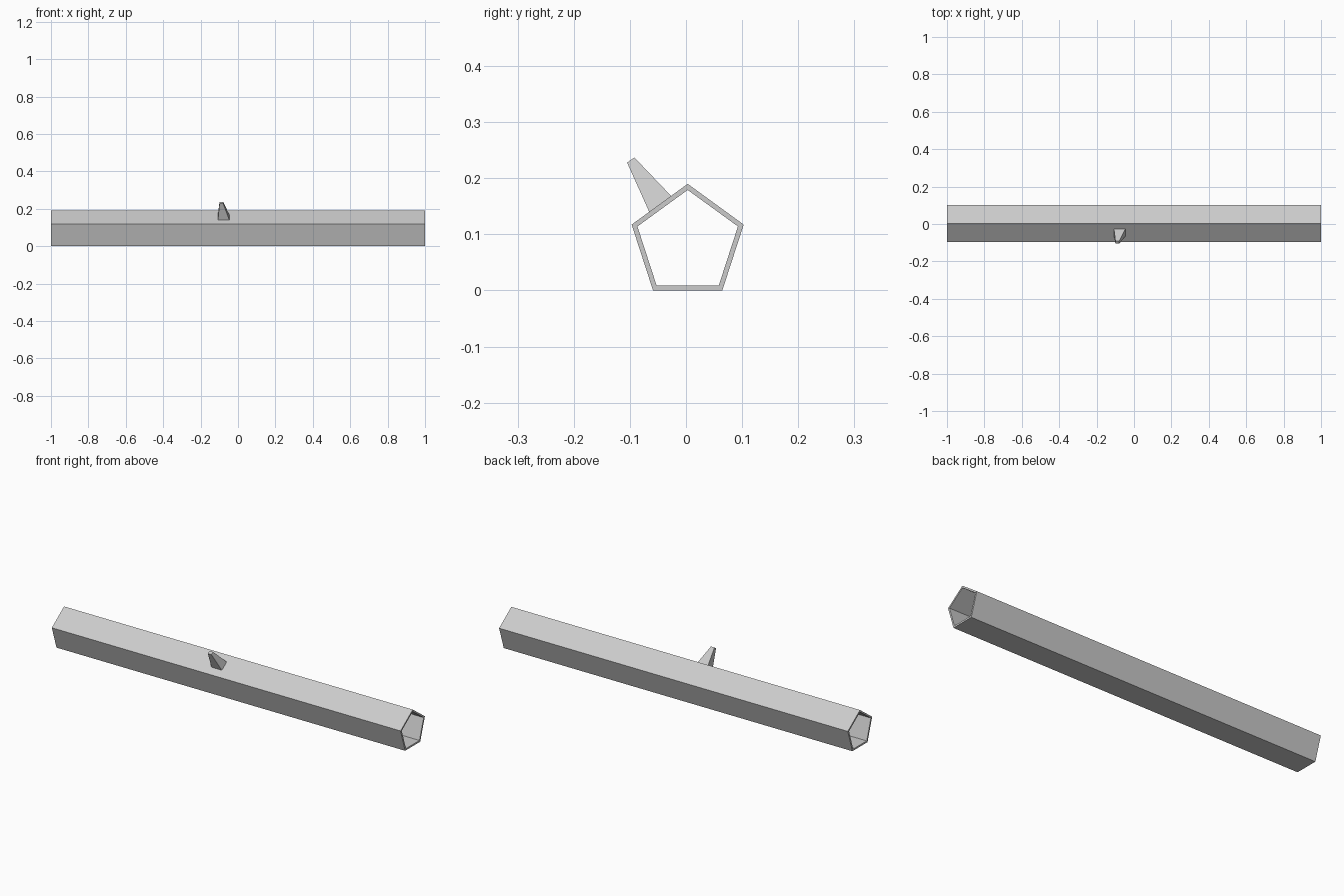
import bpy
import math

cube = bpy.data.objects.get("Cube")
if cube:
    bpy.data.objects.remove(cube, do_unlink=True)

grey = bpy.data.materials.new("light_grey")
grey.use_nodes = True
colour = (0.6, 0.6, 0.6, 1)
grey.diffuse_color = colour
grey.node_tree.nodes["Principled BSDF"].inputs["Base Color"].default_value = colour


def add_mesh(name, verts, faces):
    mesh = bpy.data.meshes.new(name)
    mesh.from_pydata(verts, [], faces)
    mesh.materials.append(grey)
    obj = bpy.data.objects.new(name, mesh)
    bpy.context.collection.objects.link(obj)
    return obj


def pentagon(x, radius):
    # One corner points straight up
    angles = [math.pi / 2 + i * math.tau / 5 for i in range(5)]
    return [(x, 0.003 + radius * math.cos(a), 0.085 + radius * math.sin(a)) for a in angles]


# Hollow five-sided tube: four rings joined in a closed loop
OUTER, INNER = 0.105, 0.0942
rings = [(-1, OUTER), (1, OUTER), (1, INNER), (-1, INNER)]
verts = [v for x, r in rings for v in pentagon(x, r)]
faces = []
for ring in range(4):
    a, b = ring * 5, (ring + 1) % 4 * 5
    for i in range(5):
        j = (i + 1) % 5
        faces.append((a + i, b + i, b + j, a + j))
add_mesh("pentagonal_tube", verts, faces)


# Tapered peg standing on the upper front side
def rectangle(x0, x1, low, high):
    return [(x0, *low), (x1, *low), (x1, *high), (x0, *high)]


base = rectangle(-0.107, -0.046, (-0.065, 0.139), (-0.026, 0.168))
tip = rectangle(-0.099, -0.079, (-0.105, 0.228), (-0.092, 0.237))
sides = [(i, (i + 1) % 4, (i + 1) % 4 + 4, i + 4) for i in range(4)]
add_mesh("tapered_peg", base + tip, sides + [(3, 2, 1, 0), (4, 5, 6, 7)])
